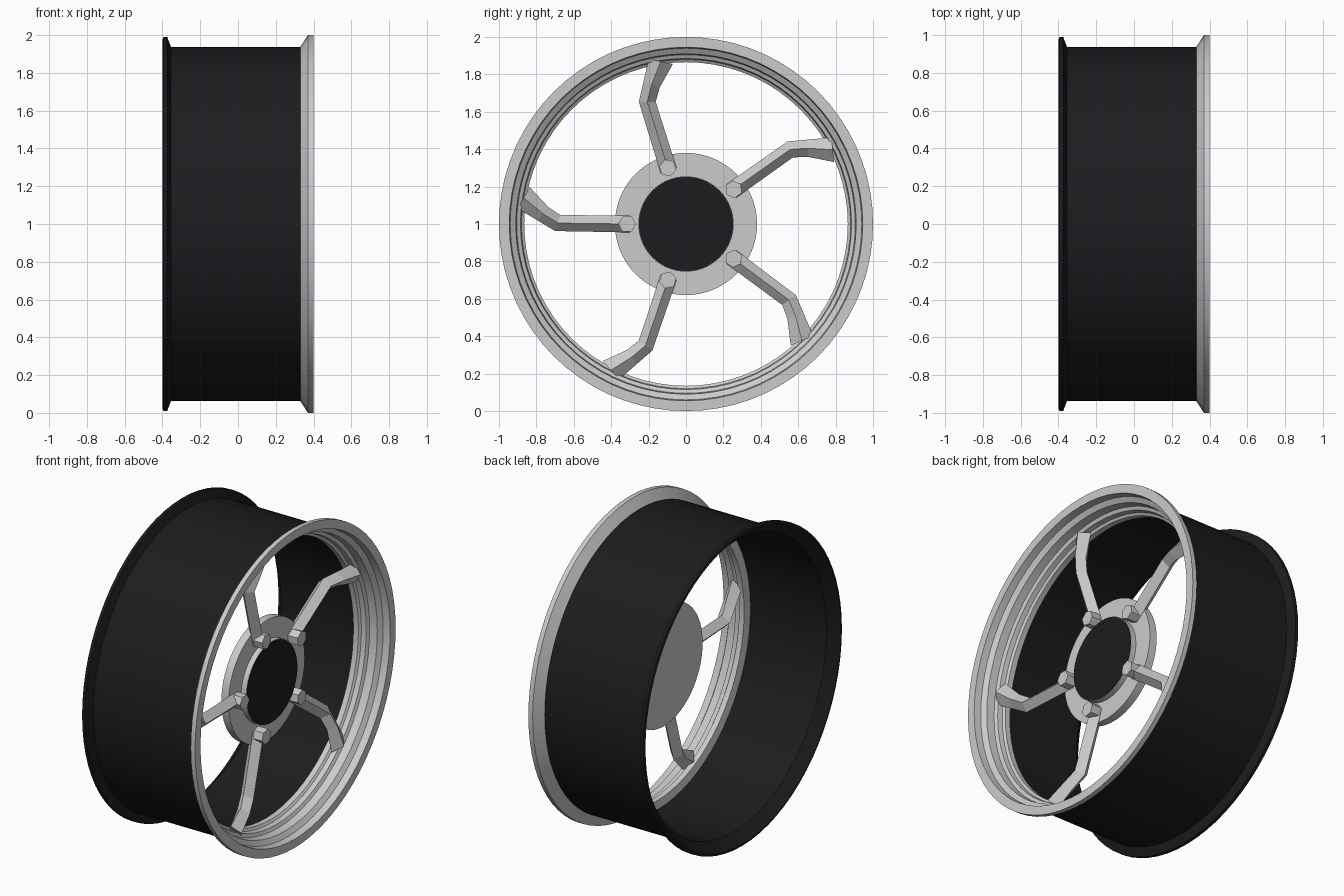
import bpy, bmesh
from math import sin, cos, pi, radians
from mathutils import Vector

if "Cube" in bpy.data.objects:
    bpy.data.objects.remove(bpy.data.objects["Cube"])

black = bpy.data.materials.new("black_paint")
black.diffuse_color = (0.012, 0.012, 0.014, 1)
black.use_nodes = True
black.node_tree.nodes["Principled BSDF"].inputs["Base Color"].default_value = black.diffuse_color
CENTRE_Z = 1.0


def finish(name, bm, mat=None, smooth=True):
    bmesh.ops.recalc_face_normals(bm, faces=bm.faces)
    me = bpy.data.meshes.new(name)
    bm.to_mesh(me)
    bm.free()
    ob = bpy.data.objects.new(name, me)
    ob.location.z = CENTRE_Z
    bpy.context.collection.objects.link(ob)
    if mat:
        me.materials.append(mat)
    if smooth:
        bpy.context.view_layer.objects.active = ob
        ob.select_set(True)
        bpy.ops.object.shade_smooth_by_angle(angle=radians(20))
        ob.select_set(False)
    return ob


def lathe(name, profile, mat=None, segs=72, closed=True):
    """Spin (x, radius) points about the x axis; radius 0 closes a disc."""
    bm = bmesh.new()
    rings = []
    for x, r in profile:
        if r == 0:
            rings.append([bm.verts.new((x, 0, 0))] * segs)
        else:
            rings.append([bm.verts.new((x, r * cos(2 * pi * i / segs), r * sin(2 * pi * i / segs)))
                          for i in range(segs)])
    pairs = list(zip(rings, rings[1:]))
    if closed:
        pairs.append((rings[-1], rings[0]))
    for a, b in pairs:
        for i in range(segs):
            j = (i + 1) % segs
            quad = list(dict.fromkeys((a[i], a[j], b[j], b[i])))
            bm.faces.new(quad)
    return finish(name, bm, mat)


def loft(name, sections):
    """Join matching loops of points, with flat end caps."""
    bm = bmesh.new()
    loops = [[bm.verts.new(p) for p in s] for s in sections]
    n = len(loops[0])
    for a, b in zip(loops, loops[1:]):
        for i in range(n):
            j = (i + 1) % n
            bm.faces.new((a[i], a[j], b[j], b[i]))
    bm.faces.new(loops[0])
    bm.faces.new(loops[-1])
    return finish(name, bm, smooth=False)


# Black barrel with rear flange
lathe("barrel", [(-0.40, 0.975), (-0.395, 0.99), (-0.375, 0.99), (-0.355, 0.937), (0.335, 0.937),
                 (0.335, 0.915), (-0.34, 0.915), (-0.37, 0.945)], black)

# Silver front lip, stepping inward
lathe("front_lip", [(0.33, 0.938), (0.37, 1.0), (0.40, 1.0), (0.40, 0.945), (0.355, 0.94), (0.335, 0.91),
                    (0.285, 0.905), (0.275, 0.885), (0.245, 0.88), (0.235, 0.865), (0.20, 0.865),
                    (0.19, 0.92), (0.33, 0.92)])

# Hub disc with raised boss, and black centre cap
lathe("hub", [(0.15, 0), (0.15, 0.38), (0.20, 0.38), (0.20, 0.255), (0.235, 0.255), (0.235, 0)], closed=False)
lathe("centre_cap", [(0.23, 0), (0.23, 0.252), (0.238, 0.252), (0.238, 0)], black, closed=False)

# Spoke path: radial, sideways, half width, x depth, section heading
path = [(0.30, 0.0, 0.045, 0.20, 0), (0.685, 0.005, 0.045, 0.215, 18),
        (0.765, 0.055, 0.046, 0.24, 38), (0.868, 0.14, 0.066, 0.262, 30)]

for k in range(5):
    a = pi + k * 2 * pi / 5
    radial, side = Vector((0, cos(a), sin(a))), Vector((0, sin(a), -cos(a)))
    # Bent spoke of diamond section, flaring at the lip
    sections = []
    for r, t, w, x, h in path:
        c = radial * r + side * t + Vector((x, 0, 0))
        across = side * cos(radians(h)) - radial * sin(radians(h))
        depth = Vector((0.045, 0, 0))
        sections.append([c + across * w, c + depth, c - across * w, c - depth])
    loft(f"spoke_{k + 1}", sections)
    # Hexagonal bolt head
    bolt = [[radial * (0.315 + 0.047 * cos(i * pi / 3)) + side * (0.047 * sin(i * pi / 3)) + Vector((x, 0, 0))
             for i in range(6)] for x in (0.17, 0.268)]
    loft(f"bolt_{k + 1}", bolt)
